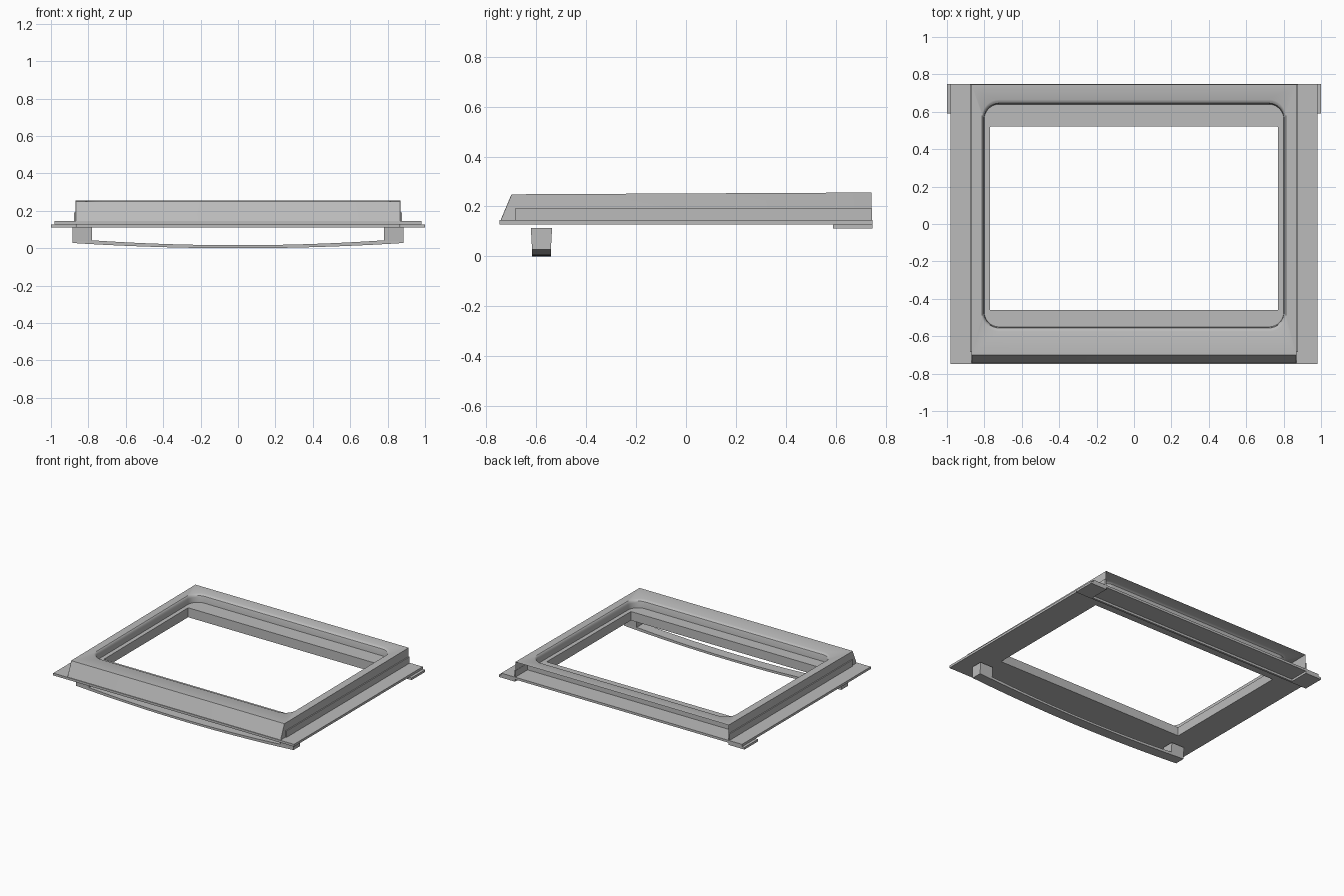
import bpy, bmesh, math
from mathutils import Vector

cube = bpy.data.objects.get("Cube")
if cube:
    bpy.data.objects.remove(cube, do_unlink=True)

metal = bpy.data.materials.new("satin grey")
metal.use_nodes = True
GREY = (0.5, 0.5, 0.5, 1)
metal.diffuse_color = GREY
metal.node_tree.nodes["Principled BSDF"].inputs["Base Color"].default_value = GREY


def finish(name, bm, smooth=False):
    bmesh.ops.recalc_face_normals(bm, faces=bm.faces)
    mesh = bpy.data.meshes.new(name)
    bm.to_mesh(mesh)
    bm.free()
    mesh.materials.append(metal)
    obj = bpy.data.objects.new(name, mesh)
    bpy.context.collection.objects.link(obj)
    if smooth:
        bpy.ops.object.select_all(action="DESELECT")
        obj.select_set(True)
        bpy.context.view_layer.objects.active = obj
        bpy.ops.object.shade_smooth_by_angle(angle=math.radians(35))
    return obj


def add_box(bm, x, y, z):
    vs = bmesh.ops.create_cube(bm, size=1)["verts"]
    for v in vs:
        v.co = [lo + (c + 0.5) * (hi - lo) for c, (lo, hi) in zip(v.co, (x, y, z))]
    return vs


def mirrored(x):
    return [x, (-x[1], -x[0])]


def ring(half_x, y0, y1, z, r, seg=8):
    """Rounded rectangle, rising slightly towards the back."""
    pts = []
    corners = [(half_x - r, y1 - r), (-half_x + r, y1 - r),
               (-half_x + r, y0 + r), (half_x - r, y0 + r)]
    for i, (cx, cy) in enumerate(corners):
        for k in range(seg + 1):
            a = math.pi / 2 * (i + k / seg)
            x, y = cx + r * math.cos(a), cy + r * math.sin(a)
            pts.append(Vector((x, y, z + 0.005 * y)))
    return pts


# Pressed upper frame: outer skirt, flat rim, rolled lip, sunken shelf, window wall
TOP = 0.252
SHELF = 0.195
bm = bmesh.new()
profile = [
    ring(0.868, -0.745, 0.745, 0.145, 0.003),
    ring(0.868, -0.7, 0.745, TOP, 0.003),
    ring(0.812, -0.575, 0.665, TOP, 0.09),
    ring(0.808, -0.565, 0.655, TOP - 0.004, 0.086),
    ring(0.805, -0.556, 0.646, TOP - 0.01, 0.083),
    ring(0.802, -0.553, 0.643, TOP - 0.02, 0.08),
    ring(0.8, -0.55, 0.64, SHELF, 0.078),
    ring(0.77, -0.46, 0.52, SHELF, 0.003),
    ring(0.77, -0.46, 0.52, 0.13, 0.003),
]
loops = [[bm.verts.new(p) for p in pts] for pts in profile]
for level, (low, high) in enumerate(zip(loops, loops[1:])):
    n = len(low)
    for i in range(n):
        j = (i + 1) % n
        # The skirt is left open along the back
        if level == 0 and (low[i].co.y + low[j].co.y) / 2 > 0.743:
            continue
        bm.faces.new((low[i], low[j], high[j], high[i]))
finish("upper_frame", bm, smooth=True)

# Flat base plate around the window
bm = bmesh.new()
z = (0.128, 0.145)
for x in mirrored((0.77, 0.98)):
    add_box(bm, x, (-0.748, 0.748), z)
add_box(bm, (-0.77, 0.77), (-0.748, -0.46), z)
add_box(bm, (-0.77, 0.77), (0.52, 0.748), z)
finish("base_plate", bm)

# Inner wall under the shelf, closing the hollow behind the window
bm = bmesh.new()
add_box(bm, (-0.867, 0.867), (0.59, 0.605), (0.112, SHELF))
finish("rear_inner_wall", bm)

# Stepped rails along both sides of the upper frame
bm = bmesh.new()
for x in mirrored((0.866, 0.876)):
    add_box(bm, x, (-0.685, 0.745), (0.14, 0.192))
finish("side_rails", bm)

# Hinge brackets under the rear corners
bm = bmesh.new()
for x in mirrored((0.868, 1.0)):
    add_box(bm, x, (0.59, 0.748), (0.112, 0.128))
finish("hinge_brackets", bm)

# Tapered handle posts
bm = bmesh.new()
for x in mirrored((0.78, 0.885)):
    for v in add_box(bm, x, (-0.622, -0.537), (0.035, 0.114)):
        if v.co.z < 0.1:
            v.co.y = -0.58 + (v.co.y + 0.58) * 0.9
finish("handle_posts", bm)

# Bowed handle bar
bm = bmesh.new()
STEPS = 32
previous = None
for i in range(STEPS + 1):
    t = 2 * i / STEPS - 1
    low = 0.028 * t * t
    high = low + 0.016 + 0.006 * t * t
    section = [bm.verts.new((0.885 * t, y, h)) for y, h in
               ((-0.618, low), (-0.541, low), (-0.541, high), (-0.618, high))]
    if previous:
        for k in range(4):
            m = (k + 1) % 4
            bm.faces.new((previous[k], previous[m], section[m], section[k]))
    else:
        bm.faces.new(section)
    previous = section
bm.faces.new(previous)
finish("handle_bar", bm, smooth=True)
